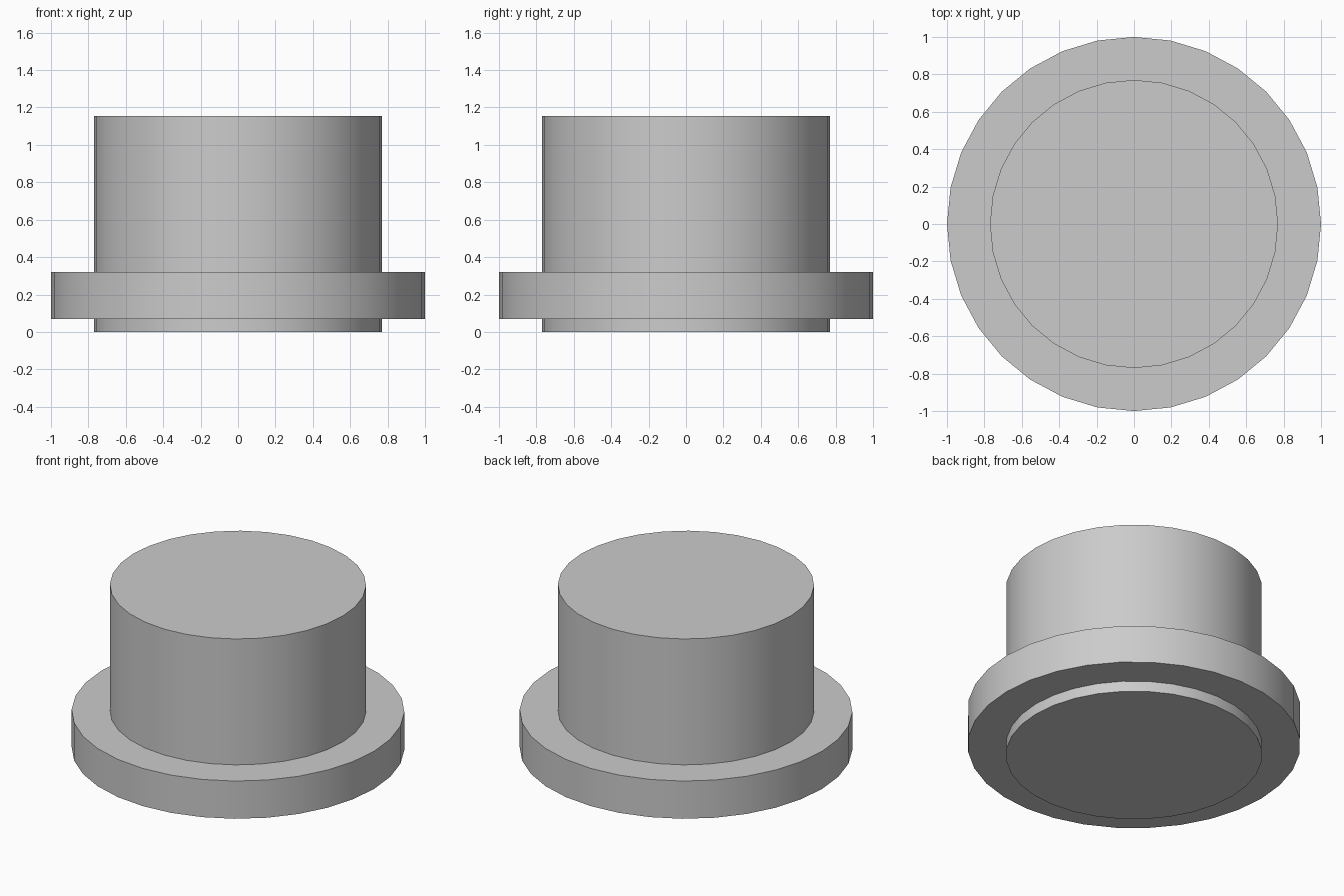
import bpy, bmesh
from math import cos, sin, tau, radians

cube = bpy.data.objects.get("Cube")
if cube:
    bpy.data.objects.remove(cube, do_unlink=True)

SIDES = 32
BODY_R, FLANGE_R = 0.77, 1.0
FLANGE_BOTTOM, FLANGE_TOP, HEIGHT = 0.07, 0.32, 1.155

# Plain grey
grey = bpy.data.materials.new("grey")
grey.use_nodes = True
colour = (0.6, 0.6, 0.6, 1)
grey.diffuse_color = colour
grey.node_tree.nodes["Principled BSDF"].inputs["Base Color"].default_value = colour

# Stepped profile (radius, height) from the underside to the top
profile = [(BODY_R, 0), (BODY_R, FLANGE_BOTTOM), (FLANGE_R, FLANGE_BOTTOM),
           (FLANGE_R, FLANGE_TOP), (BODY_R, FLANGE_TOP), (BODY_R, HEIGHT)]

# Flanged plug turned as one closed solid
bm = bmesh.new()
rings = [[bm.verts.new((r * cos(tau * i / SIDES), r * sin(tau * i / SIDES), z))
          for i in range(SIDES)] for r, z in profile]
for low, high in zip(rings, rings[1:]):
    for i in range(SIDES):
        j = (i + 1) % SIDES
        bm.faces.new((low[i], low[j], high[j], high[i]))
bm.faces.new(rings[0][::-1])
bm.faces.new(rings[-1])
bmesh.ops.recalc_face_normals(bm, faces=bm.faces)

mesh = bpy.data.meshes.new("flanged_plug")
bm.to_mesh(mesh)
bm.free()
mesh.materials.append(grey)
plug = bpy.data.objects.new("flanged_plug", mesh)
bpy.context.collection.objects.link(plug)

# Smooth walls with sharp rims
bpy.ops.object.select_all(action="DESELECT")
plug.select_set(True)
bpy.context.view_layer.objects.active = plug
bpy.ops.object.shade_smooth_by_angle(angle=radians(30))
